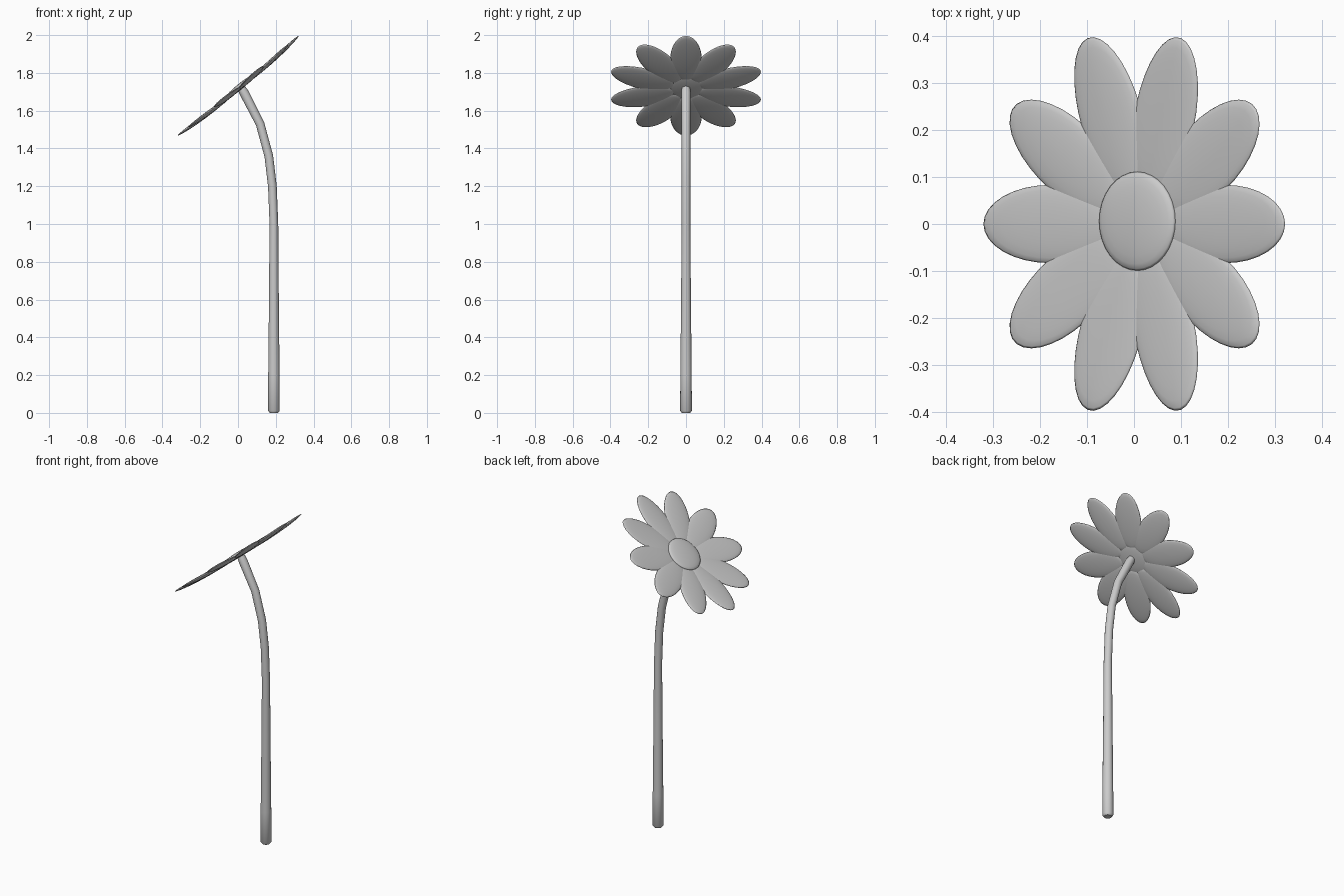
import bpy, bmesh
from math import sin, cos, pi, radians
from mathutils import Matrix, Vector

default = bpy.data.objects.get("Cube")
if default:
    bpy.data.objects.remove(default)

grey = bpy.data.materials.new("plain_grey")
grey.use_nodes = True
grey.diffuse_color = (0.6, 0.6, 0.6, 1)
grey.node_tree.nodes["Principled BSDF"].inputs["Base Color"].default_value = (0.6, 0.6, 0.6, 1)

# Frame of the tilted flower head
HEAD = Matrix.Translation((0.012, 0, 1.718)) @ Matrix.Rotation(radians(-39.5), 4, "Y")


def finish(bm, name):
    bmesh.ops.recalc_face_normals(bm, faces=bm.faces)
    mesh = bpy.data.meshes.new(name)
    bm.to_mesh(mesh)
    bm.free()
    mesh.materials.append(grey)
    mesh.shade_smooth()
    obj = bpy.data.objects.new(name, mesh)
    bpy.context.collection.objects.link(obj)
    return obj


def ellipsoid(scale, centre):
    bm = bmesh.new()
    bmesh.ops.create_uvsphere(bm, u_segments=32, v_segments=12, radius=1)
    bmesh.ops.scale(bm, vec=scale, verts=bm.verts)
    bmesh.ops.translate(bm, vec=centre, verts=bm.verts)
    return bm


# Petals: flat ellipsoids curving gently upward towards the tip
for i in range(10):
    bm = ellipsoid((0.174, 0.083, 0.011), (0.241, 0, 0))
    for v in bm.verts:
        v.co.z += 0.018 * (v.co.x / 0.415) ** 2
    petal = finish(bm, f"petal_{i + 1}")
    petal.matrix_world = HEAD @ Matrix.Rotation(i * pi / 5, 4, "Z")

# Flower centre: shallow button
button = finish(ellipsoid((0.105, 0.105, 0.016), (0, 0.006, 0.008)), "flower_centre")
button.matrix_world = HEAD

# Stem: tapered tube of (x, z, radius) rings, bending over at the top
path = [(0.19, 0, 0.022), (0.19, 0.012, 0.031), (0.19, 0.2, 0.030),
        (0.19, 0.6, 0.026), (0.19, 1.0, 0.023), (0.182, 1.2, 0.023),
        (0.163, 1.36, 0.023), (0.117, 1.53, 0.023), (0.035, 1.69, 0.025),
        (0.018, 1.72, 0.022)]
points = [Vector((x, 0, z)) for x, z, r in path]
bm = bmesh.new()
rings = []
SIDES = 16
for i, p in enumerate(points):
    along = (points[min(i + 1, len(path) - 1)] - points[max(i - 1, 0)]).normalized()
    side = Vector((0, 1, 0))
    out = side.cross(along)
    r = path[i][2]
    rings.append([bm.verts.new(p + r * (cos(a) * out + sin(a) * side))
                  for a in (2 * pi * k / SIDES for k in range(SIDES))])
for low, high in zip(rings, rings[1:]):
    for k in range(SIDES):
        n = (k + 1) % SIDES
        bm.faces.new((low[k], low[n], high[n], high[k]))
bm.faces.new(rings[0])
bm.faces.new(rings[-1])
stem = finish(bm, "stem")
bpy.context.view_layer.objects.active = stem
stem.select_set(True)
bpy.ops.object.shade_smooth_by_angle(angle=radians(50))
